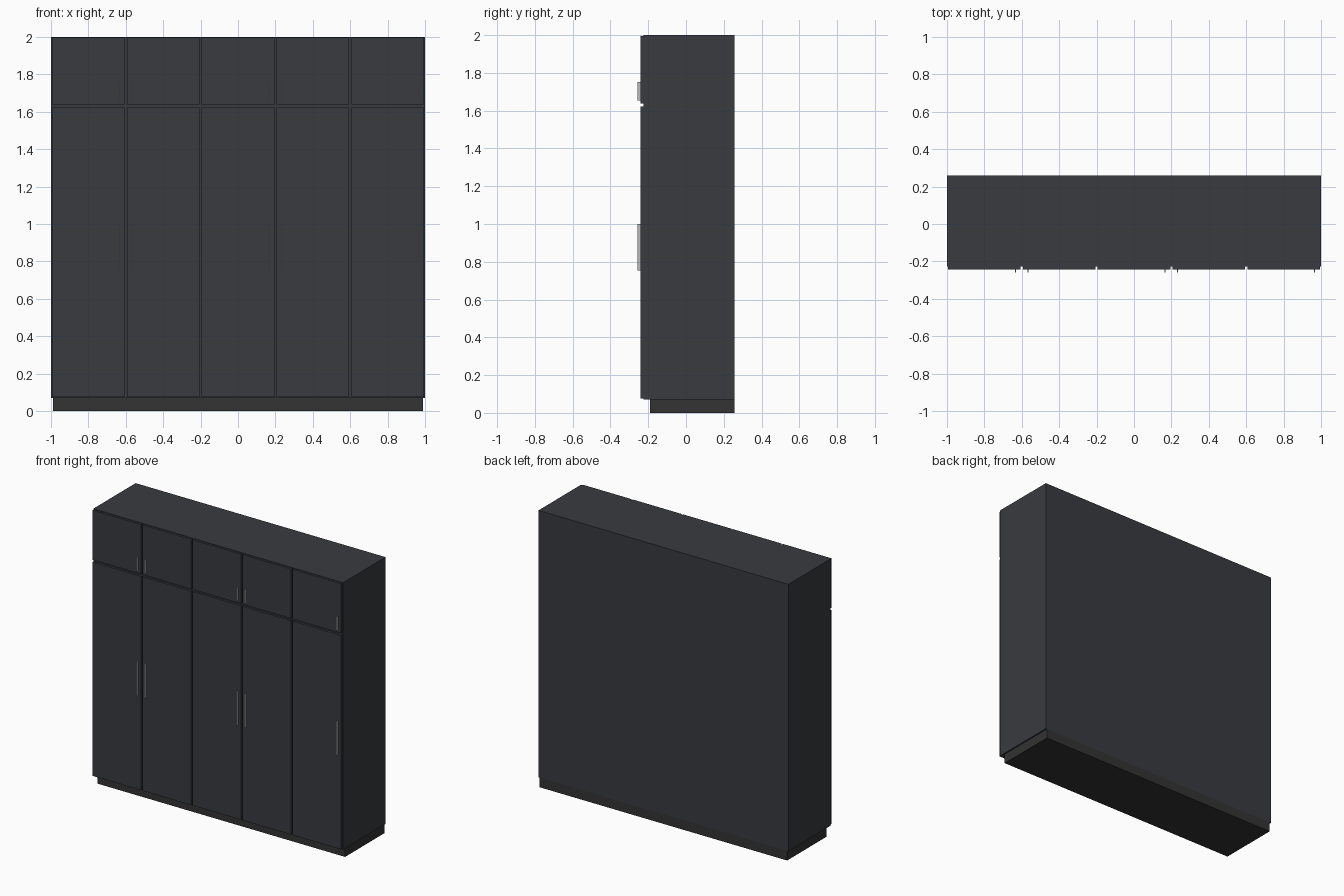
import bpy, bmesh

if "Cube" in bpy.data.objects:
    bpy.data.objects.remove(bpy.data.objects["Cube"])


def material(name, rgb):
    m = bpy.data.materials.new(name)
    m.diffuse_color = (*rgb, 1)
    m.use_nodes = True
    m.node_tree.nodes["Principled BSDF"].inputs["Base Color"].default_value = m.diffuse_color
    return m


DARK = material("charcoal", (0.04, 0.043, 0.05))
BASE = material("plinth_dark", (0.033, 0.033, 0.034))
METAL = material("steel", (0.5, 0.5, 0.5))


def box(name, x, y, z, mat):
    """Box from (min, max) pairs on each axis."""
    bm = bmesh.new()
    bmesh.ops.create_cube(bm, size=1)
    for v in bm.verts:
        v.co = [r[0] if c < 0 else r[1] for c, r in zip(v.co, (x, y, z))]
    me = bpy.data.meshes.new(name)
    bm.to_mesh(me)
    bm.free()
    me.materials.append(mat)
    ob = bpy.data.objects.new(name, me)
    bpy.context.collection.objects.link(ob)
    return ob


BACK, FRONT, DOOR, PULL = 0.258, -0.226, -0.242, -0.258
T = 0.016           # panel thickness
GAP = 0.006         # half gap between doors
SPLIT = 1.63        # height dividing lower and upper doors
depth = (FRONT, BACK - T)

# Plinth
box("plinth", (-0.99, 0.99), (-0.19, BACK), (0, 0.07), BASE)

# Carcass panels
box("left_side", (-1, -1 + T), depth, (0.07, 2), DARK)
box("right_side", (1 - T, 1), depth, (0.07, 2), DARK)
box("back_panel", (-1, 1), (BACK - T, BACK), (0.07, 2), DARK)
for name, z in (("bottom_panel", 0.07), ("top_panel", 2 - T), ("middle_shelf", SPLIT - T / 2)):
    box(name, (-1 + T, 1 - T), depth, (z, z + T), DARK)
for i, x in enumerate((-0.6, -0.2, 0.2, 0.6)):
    for row, z in (("lower", (0.07 + T, SPLIT - T / 2)), ("upper", (SPLIT + T / 2, 2 - T))):
        box(f"{row}_divider_{i}", (x - T / 2, x + T / 2), depth, z, DARK)

# Doors in five columns and two rows
for i in range(5):
    x0 = -1 + 0.4 * i
    span = (x0 + GAP, x0 + 0.4 - GAP)
    box(f"lower_door_{i}", span, (DOOR, FRONT), (0.075, SPLIT - 0.008), DARK)
    box(f"upper_door_{i}", span, (DOOR, FRONT), (SPLIT + 0.008, 1.996), DARK)

# Thin upright pull handles
for i, x in enumerate((-0.634, -0.567, 0.166, 0.233, 0.965)):
    for row, z in (("lower", (0.755, 1.0)), ("upper", (1.655, 1.753))):
        box(f"{row}_handle_{i}", (x - 0.003, x + 0.003), (PULL, DOOR), z, METAL)
